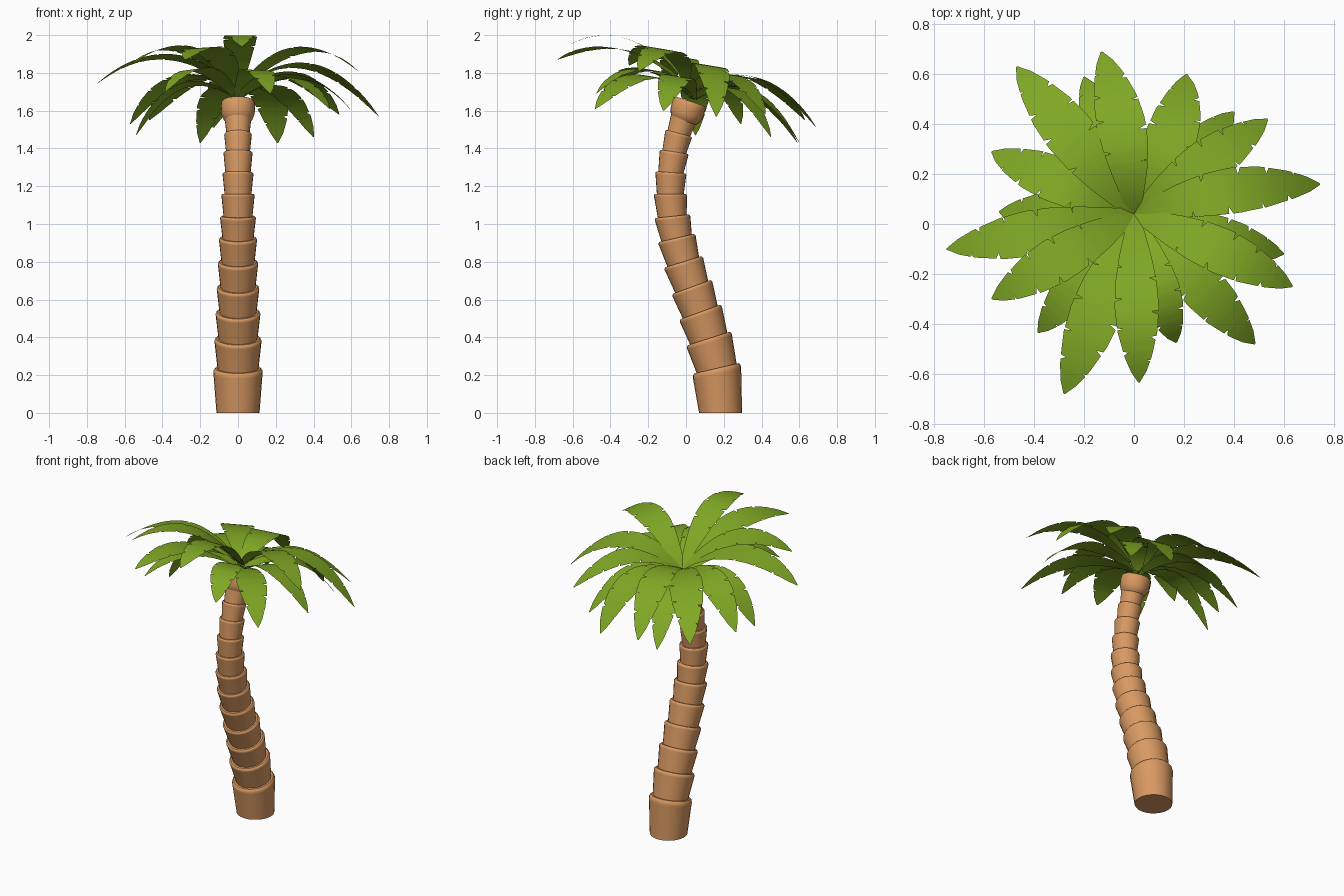
import bpy, math
from mathutils import Vector

if "Cube" in bpy.data.objects:
    bpy.data.objects.remove(bpy.data.objects["Cube"])


def material(name, rgb):
    m = bpy.data.materials.new(name)
    m.diffuse_color = (*rgb, 1)
    m.use_nodes = True
    m.node_tree.nodes["Principled BSDF"].inputs["Base Color"].default_value = m.diffuse_color
    return m


BARK = material("tan bark", (0.69, 0.32, 0.122))
GREEN = material("leaf green", (0.215, 0.39, 0.018))


def add_object(name, verts, faces, mat, angle):
    me = bpy.data.meshes.new(name)
    me.from_pydata(verts, [], faces)
    me.materials.append(mat)
    ob = bpy.data.objects.new(name, me)
    bpy.context.collection.objects.link(ob)
    bpy.ops.object.select_all(action='DESELECT')
    bpy.context.view_layer.objects.active = ob
    ob.select_set(True)
    bpy.ops.object.shade_smooth_by_angle(angle=math.radians(angle))
    return ob


def trunk_piece(name, low, high, profile, top=False, bottom=False, sides=24):
    """Loft rings between two stations (y, z, lean in degrees); profile = (height share, radius)."""
    verts, faces = [], []
    for h, r in profile:
        y, z, lean = (a + (b - a) * h for a, b in zip(low, high))
        c, s = math.cos(math.radians(lean)), math.sin(math.radians(lean))
        for k in range(sides):
            a = 2 * math.pi * k / sides
            verts.append((r * math.cos(a), y + r * math.sin(a) * c, z + r * math.sin(a) * s))
    for j in range(len(profile) - 1):
        for k in range(sides):
            n = (k + 1) % sides
            faces.append((j * sides + k, j * sides + n, (j + 1) * sides + n, (j + 1) * sides + k))
    last = (len(profile) - 1) * sides
    if top:
        faces.append(tuple(range(last, last + sides)))
    if bottom:
        faces.append(tuple(reversed(range(sides))))
    return add_object(name, verts, faces, BARK, 35)


# Trunk: flared segments stacked along a bent line (y, z, lean, top radius)
stations = [
    (0.183, 0.0, 0, 0.13), (0.162, 0.236, 13, 0.131), (0.12, 0.394, 18, 0.125),
    (0.075, 0.534, 20, 0.119), (0.03, 0.667, 20, 0.113), (-0.015, 0.80, 17, 0.107),
    (-0.05, 0.926, 13, 0.101), (-0.073, 1.041, 6, 0.095), (-0.083, 1.16, 0, 0.088),
    (-0.08, 1.273, -4, 0.082), (-0.062, 1.382, -9, 0.077), (-0.038, 1.48, -15, 0.073),
    (-0.008, 1.57, -18, 0.071),
]
for i in range(1, len(stations)):
    r = stations[i][3]
    trunk_piece(f"trunk_segment_{i}", stations[i - 1][:3], stations[i][:3],
                [(0, 0.87 * r), (0.86, 0.99 * r), (0.91, r), (0.96, 0.98 * r),
                 (1.0, 0.92 * r), (1.0, 0.8 * r)], bottom=i == 1)

# Rounded head of the trunk
trunk_piece("trunk_head", (-0.01, 1.545, -18), (0.022, 1.65, -18),
            [(0, 0.066), (0.1, 0.077), (0.35, 0.088), (0.75, 0.091), (0.93, 0.089), (1, 0.083)],
            top=True)


# Leaves: thin curved blades with notched edges
WIDTHS = [(0, 0.024), (0.12, 0.045), (0.25, 0.068), (0.4, 0.087), (0.55, 0.094),
          (0.7, 0.084), (0.85, 0.057), (0.94, 0.031), (1, 0.003)]
NOTCHES = {1: (0.38, 0.58, 0.73, 0.87), -1: (0.31, 0.5, 0.68, 0.82)}
AXIS = Vector((0, 0.17, 1))


def half_width(t, side):
    for (t0, w0), (t1, w1) in zip(WIDTHS, WIDTHS[1:]):
        if t <= t1:
            w = w0 + (w1 - w0) * (t - t0) / (t1 - t0)
            break
    return w * 0.68 if any(abs(t - n) < 1e-6 for n in NOTCHES[side]) else w


ROWS = sorted({k / 16 for k in range(17)}
              | {round(n + d, 4) for s in NOTCHES.values() for n in s for d in (-0.004, 0, 0.018)})


def leaf(name, tip, base_z, lift, reach, scale, bow):
    p0, p2 = Vector((0, 0.04, base_z)), Vector(tip)
    p1 = p0.lerp(p2, reach) + Vector((0, 0, 1)).cross(p2 - p0).normalized() * bow
    p1.z = (p0.z + p2.z) / 2 + lift
    verts, faces = [], []
    for t in ROWS:
        p = p0 * (1 - t) ** 2 + p1 * 2 * t * (1 - t) + p2 * t * t
        tangent = (p1 - p0) * (1 - t) + (p2 - p1) * t
        side = AXIS.cross(tangent).normalized()
        verts += [p - side * half_width(t, -1) * scale, p, p + side * half_width(t, 1) * scale]
    for j in range(len(ROWS) - 1):
        a, b = 3 * j, 3 * j + 3
        faces += [(a, b, b + 1, a + 1), (a + 1, b + 1, b + 2, a + 2)]
    add_object(name, verts, faces, GREEN, 60)


# tip x, y, z, base height, lift of the arch, reach, width scale, sideways bow
leaves = [
    (-0.13, 0.69, 1.51, 1.70, 0.34, 0.5, 1.05, -0.04), (0.21, 0.60, 1.43, 1.67, 0.32, 0.58, 1.1, -0.06),
    (0.40, 0.45, 1.46, 1.66, 0.30, 0.55, 0.9, 0), (0.535, 0.42, 1.58, 1.70, 0.30, 0.5, 1.0, 0),
    (0.745, 0.16, 1.57, 1.70, 0.40, 0.5, 1.0, 0.06), (0.60, -0.12, 1.60, 1.66, 0.30, 0.55, 0.9, 0),
    (0.635, -0.25, 1.81, 1.70, 0.33, 0.5, 1.0, 0.02), (0.485, -0.48, 1.61, 1.67, 0.28, 0.55, 1.0, 0),
    (0.17, -0.475, 1.69, 1.66, 0.28, 0.6, 0.9, 0), (0.02, -0.635, 1.94, 1.70, 0.31, 0.5, 0.95, 0),
    (-0.28, -0.68, 1.87, 1.70, 0.27, 0.5, 1.1, 0), (-0.385, -0.435, 1.70, 1.66, 0.28, 0.55, 0.9, 0),
    (-0.57, -0.30, 1.84, 1.70, 0.31, 0.5, 1.0, 0), (-0.75, -0.10, 1.74, 1.70, 0.33, 0.5, 1.0, 0),
    (-0.54, 0.05, 1.47, 1.66, 0.33, 0.6, 0.9, 0), (-0.57, 0.29, 1.53, 1.68, 0.33, 0.55, 1.0, 0),
    (-0.47, 0.63, 1.55, 1.70, 0.30, 0.5, 1.1, 0), (-0.20, 0.59, 1.43, 1.66, 0.29, 0.55, 0.9, 0),
]
for i, (x, y, z, base_z, lift, reach, scale, bow) in enumerate(leaves, 1):
    leaf(f"leaf_{i}", (x, y, z), base_z, lift, reach, scale, bow)
